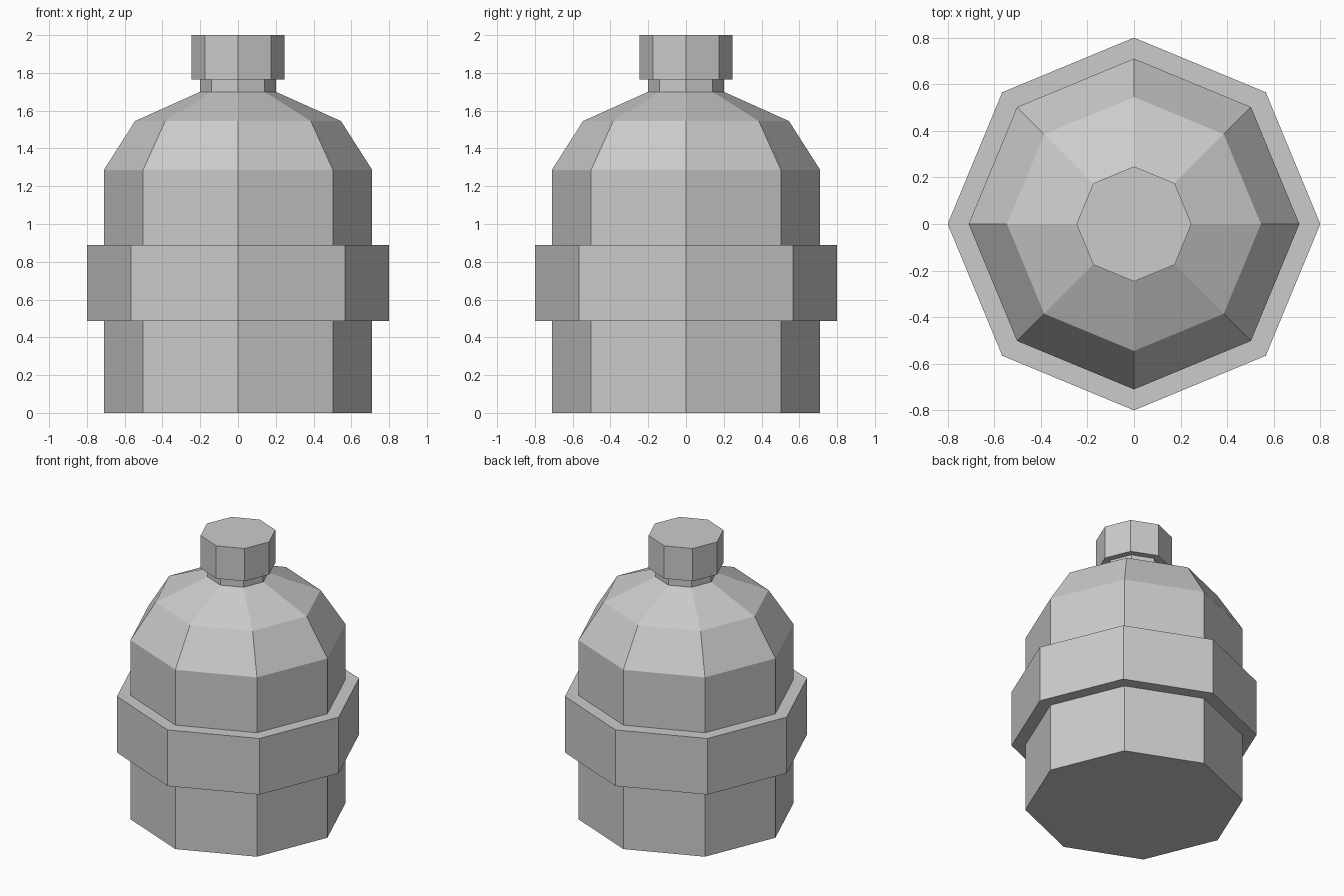
import bpy, bmesh
from math import cos, sin, pi

if "Cube" in bpy.data.objects:
    bpy.data.objects.remove(bpy.data.objects["Cube"])

SIDES = 8


def lathe(name, profile):
    """Sweep (radius, height) points into a closed, flat-faced octagonal solid."""
    bm = bmesh.new()
    rings = [[bm.verts.new((r * cos(2 * pi * i / SIDES), r * sin(2 * pi * i / SIDES), z))
              for i in range(SIDES)] for r, z in profile]
    for low, high in zip(rings, rings[1:]):
        for i in range(SIDES):
            j = (i + 1) % SIDES
            bm.faces.new((low[i], low[j], high[j], high[i]))
    bm.faces.new(rings[0][::-1])
    bm.faces.new(rings[-1])
    mesh = bpy.data.meshes.new(name)
    bm.to_mesh(mesh)
    bm.free()
    obj = bpy.data.objects.new(name, mesh)
    bpy.context.collection.objects.link(obj)
    return obj


# Tank: straight wall, raised band, faceted shoulder and narrow neck
lathe("tank_body", [(0.71, 0), (0.71, 0.487), (0.80, 0.487), (0.80, 0.89),
                    (0.71, 0.89), (0.71, 1.287), (0.545, 1.545),
                    (0.2, 1.70), (0.2, 1.765)])

# Cap sitting on the neck
lathe("cap", [(0.247, 1.765), (0.247, 2.0)])
